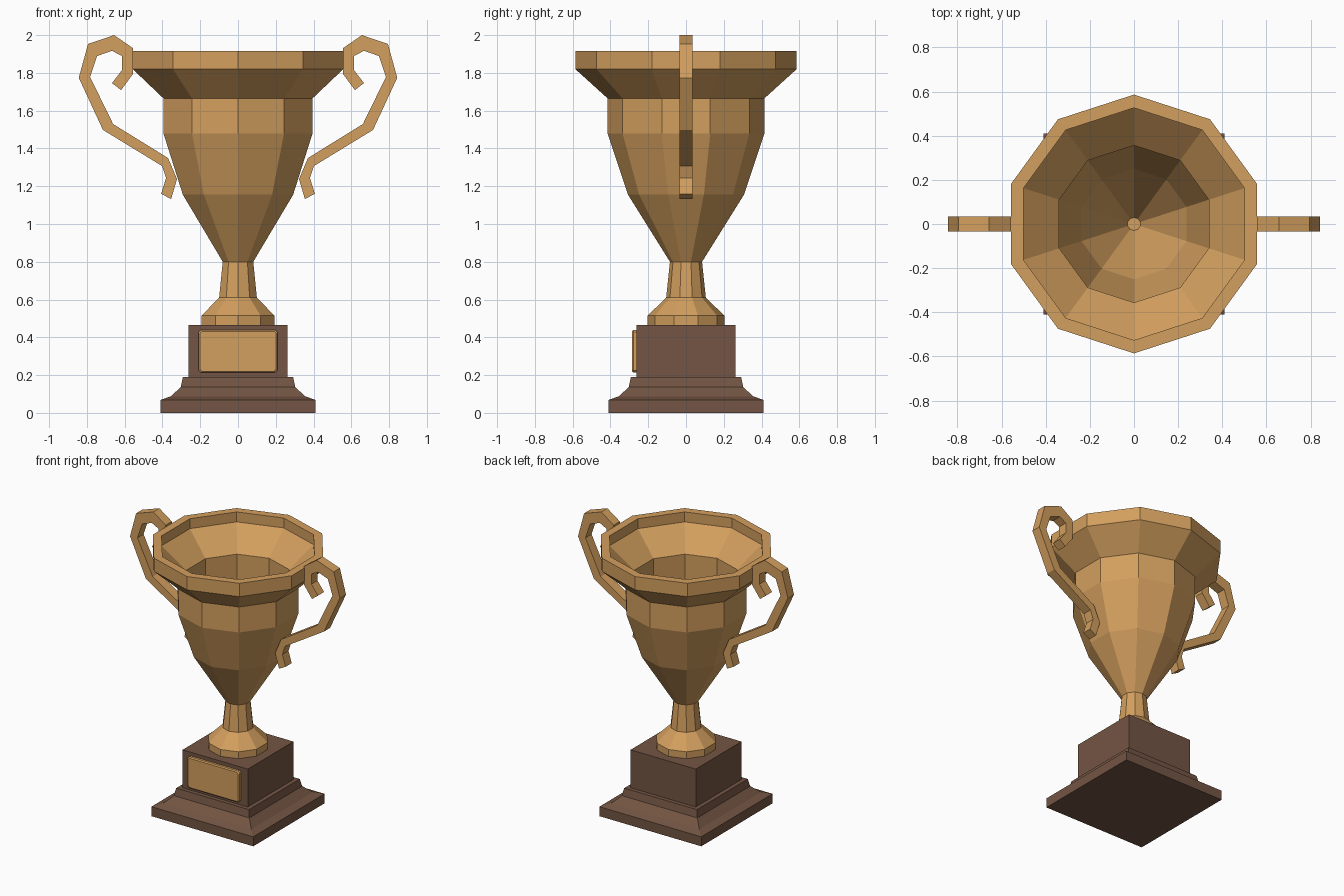
import bpy, bmesh, math

if "Cube" in bpy.data.objects:
    bpy.data.objects.remove(bpy.data.objects["Cube"])


def material(name, rgb):
    m = bpy.data.materials.new(name)
    m.diffuse_color = (*rgb, 1)
    m.use_nodes = True
    m.node_tree.nodes["Principled BSDF"].inputs["Base Color"].default_value = m.diffuse_color
    return m


gold = material("gold", (0.65, 0.345, 0.112))
wood = material("brown wood", (0.172, 0.09, 0.056))


def loft(name, rings, mat):
    """Skin a list of equal-length closed rings and cap both ends."""
    bm = bmesh.new()
    vs = [[bm.verts.new(p) for p in ring] for ring in rings]
    n = len(vs[0])
    for a, b in zip(vs, vs[1:]):
        for i in range(n):
            j = (i + 1) % n
            bm.faces.new((a[i], a[j], b[j], b[i]))
    bm.faces.new(vs[0])
    bm.faces.new(vs[-1])
    bmesh.ops.recalc_face_normals(bm, faces=bm.faces)
    me = bpy.data.meshes.new(name)
    bm.to_mesh(me)
    bm.free()
    me.materials.append(mat)
    ob = bpy.data.objects.new(name, me)
    bpy.context.collection.objects.link(ob)
    return ob


def turned(name, profile, sides, start, mat):
    """Turn an (r, z) profile around z with few sides."""
    rings = []
    for r, z in profile:
        angles = [start + math.tau * i / sides for i in range(sides)]
        rings.append([(r * math.cos(a), r * math.sin(a), z) for a in angles])
    return loft(name, rings, mat)


# Stem and foot of the cup
turned("stem", [(0.203, 0.46), (0.203, 0.515), (0.105, 0.61), (0.085, 0.80)],
       10, math.pi / 2, gold)

# Bowl: outside up to the rim, then down the hollow inside
turned("bowl", [(0.085, 0.80), (0.307, 1.155), (0.415, 1.48), (0.415, 1.665),
                (0.586, 1.82), (0.586, 1.917), (0.526, 1.917), (0.526, 1.845),
                (0.356, 1.69), (0.356, 1.49), (0.25, 1.175), (0.03, 0.83)],
       10, math.pi / 2, gold)

# Square stepped plinth
r2 = math.sqrt(2)
plinth = [(0.409, 0), (0.409, 0.069), (0.355, 0.088), (0.303, 0.137),
          (0.292, 0.19), (0.262, 0.19), (0.262, 0.465)]
turned("plinth", [(h * r2, z) for h, z in plinth], 4, math.pi / 4, wood)


# Front plaque with clipped corners and a bevelled edge
def plaque_ring(w, h, y, c=0.012, zc=0.326):
    pts = [(w, h - c), (w - c, h), (c - w, h), (-w, h - c),
           (-w, c - h), (c - w, -h), (w - c, -h), (w, c - h)]
    return [(x, y, zc + z) for x, z in pts]


loft("plaque", [plaque_ring(0.209, 0.113, -0.255), plaque_ring(0.209, 0.113, -0.279),
                plaque_ring(0.202, 0.106, -0.286)], gold)

# Scroll handles: (outer x, z, inner x, z) along the bar, from top curl to bottom
bar = [(0.619, 1.709, 0.667, 1.746), (0.556, 1.794, 0.614, 1.815),
       (0.556, 1.931, 0.614, 1.889), (0.656, 2.0, 0.667, 1.917),
       (0.794, 1.953, 0.746, 1.889), (0.843, 1.774, 0.783, 1.778),
       (0.715, 1.498, 0.661, 1.529), (0.402, 1.307, 0.370, 1.349),
       (0.381, 1.243, 0.323, 1.238), (0.407, 1.160, 0.354, 1.132)]
t = 0.035
for side, s in (("left", -1), ("right", 1)):
    loft(side + "_handle",
         [[(s * xo, -t, zo), (s * xo, t, zo), (s * xi, t, zi), (s * xi, -t, zi)]
          for xo, zo, xi, zi in bar], gold)
